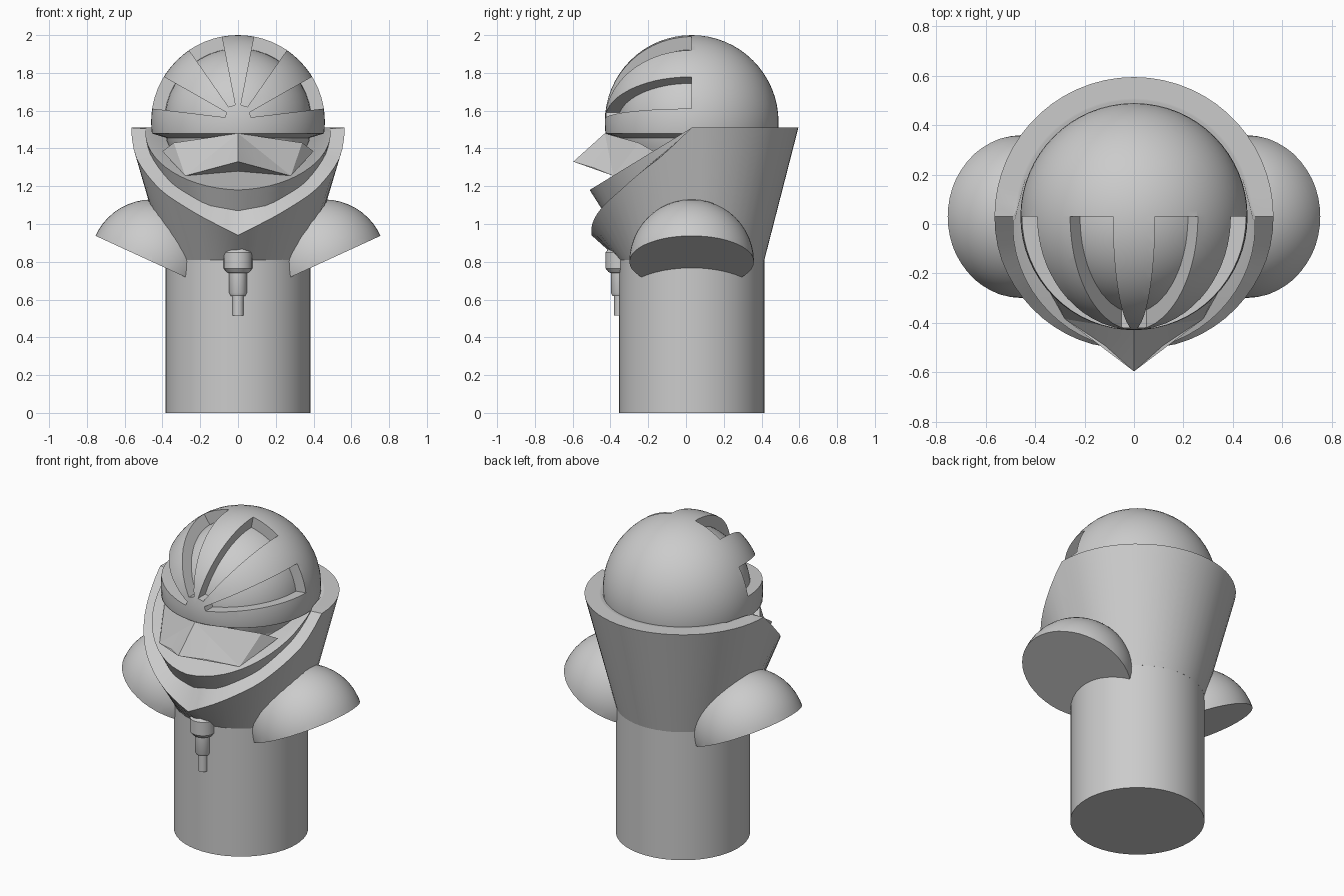
import bpy, bmesh, math
from mathutils import Vector, Matrix

cube = bpy.data.objects.get("Cube")
if cube:
    bpy.data.objects.remove(cube, do_unlink=True)

CY = 0.03        # centre line of the body in y
HEAD_Z = 1.54

gray = bpy.data.materials.new("plain_gray")
gray.use_nodes = True
gray.diffuse_color = (0.6, 0.6, 0.6, 1)
gray.node_tree.nodes["Principled BSDF"].inputs["Base Color"].default_value = (0.6, 0.6, 0.6, 1)


def finish(name, bm, angle=30):
    bmesh.ops.recalc_face_normals(bm, faces=bm.faces)
    mesh = bpy.data.meshes.new(name)
    bm.to_mesh(mesh)
    bm.free()
    mesh.materials.append(gray)
    obj = bpy.data.objects.new(name, mesh)
    bpy.context.collection.objects.link(obj)
    smooth(obj, angle)
    return obj


def smooth(obj, angle=30):
    bpy.ops.object.select_all(action='DESELECT')
    obj.select_set(True)
    bpy.context.view_layer.objects.active = obj
    bpy.ops.object.shade_smooth_by_angle(angle=math.radians(angle))


def loft(bm, rings):
    """Skin equal-length rings of points and cap both ends."""
    rows = [[bm.verts.new(p) for p in ring] for ring in rings]
    n = len(rows[0])
    for a, b in zip(rows, rows[1:]):
        for i in range(n):
            j = (i + 1) % n
            bm.faces.new((a[i], a[j], b[j], b[i]))
    bm.faces.new(rows[0])
    bm.faces.new(rows[-1])


def turned(name, profile, y, sides=48):
    """Lathe a (radius, height) profile about a vertical axis."""
    bm = bmesh.new()
    turns = [2 * math.pi * i / sides for i in range(sides)]
    loft(bm, [[(r * math.sin(t), y - r * math.cos(t), z) for t in turns] for r, z in profile])
    return finish(name, bm)


def sphere(bm, radius, centre, segments=48):
    bmesh.ops.create_uvsphere(bm, u_segments=segments, v_segments=segments // 2, radius=radius,
                              matrix=Matrix.Translation(centre))


def cut_flat(bm, point, normal):
    """Remove what lies on the normal side of a plane and close the hole."""
    res = bmesh.ops.bisect_plane(bm, geom=bm.verts[:] + bm.edges[:] + bm.faces[:],
                                 plane_co=point, plane_no=normal, clear_outer=True)
    edges = [e for e in res["geom_cut"] if isinstance(e, bmesh.types.BMEdge)]
    bmesh.ops.contextual_create(bm, geom=edges)


# Peg body
turned("peg_body", [(0.385, 0), (0.385, 0.85)], CY)

# Collar: flared wall, drooping front rim and a raised inner tier
# columns: angle from front, rim radius, rim z, tier foot radius, tier foot z, tier top radius
STATIONS = [(0, 0.53, 0.94, 0.47, 1.07, 0.54),
            (20, 0.545, 1.035, 0.475, 1.10, 0.53),
            (46, 0.555, 1.17, 0.48, 1.21, 0.515),
            (74, 0.565, 1.36, 0.49, 1.385, 0.50),
            (90, 0.565, 1.51, 0.49, 1.505, 0.49)]


def station(deg):
    for a, b in zip(STATIONS, STATIONS[1:]):
        if deg <= b[0]:
            f = (deg - a[0]) / (b[0] - a[0])
            return [p + (q - p) * f for p, q in zip(a, b)][1:]
    return [0.565, 1.51, 0.48, 1.51, 0.47]


base, rim, foot, top = [], [], [], []
for deg in range(-180, 180, 6):
    s, c = math.sin(math.radians(deg)), math.cos(math.radians(deg))
    r1, z1, r2, z2, r3 = station(abs(deg))
    z3 = min(1.51, 1.18 + 0.61 * (0.54 - r3 * c))
    for ring, r, z in ((base, 0.385, 0.81), (rim, r1, z1), (foot, r2, z2), (top, r3, z3)):
        ring.append((r * s, CY - r * c, z))
bm = bmesh.new()
loft(bm, [base, rim, foot, top])
finish("collar", bm, 25)

# Inner head and neck
bm = bmesh.new()
sphere(bm, 0.39, (0, CY, HEAD_Z))
finish("inner_head", bm)
turned("neck", [(0.34, 1.1), (0.36, 1.45), (0.458, 1.48)], CY)

# Helmet dome with four tapering visor slots cut in the front half
bm = bmesh.new()
sphere(bm, 0.46, (0, CY, HEAD_Z), 64)
cut_flat(bm, (0, 0, 1.48), (0, 0, -1))
helmet = finish("helmet", bm)

SLOTS = [[(0.015, 1.63), (0.095, 2.04), (0.29, 1.965), (0.05, 1.62)],
         [(0.06, 1.59), (0.455, 1.815), (0.53, 1.62), (0.07, 1.565)]]
for slot in SLOTS:
    for side in (-1, 1):
        bm = bmesh.new()
        loft(bm, [[(side * x, y, z) for x, z in slot] for y in (-0.7, CY)])
        cutter = finish("slot_cutter", bm)
        cutter.hide_render = True
        mod = helmet.modifiers.new("slot", 'BOOLEAN')
        mod.operation = 'DIFFERENCE'
        mod.solver = 'EXACT'
        mod.object = cutter
        bpy.ops.object.select_all(action='DESELECT')
        helmet.select_set(True)
        bpy.context.view_layer.objects.active = helmet
        bpy.ops.object.modifier_apply(modifier=mod.name)
        bpy.data.objects.remove(cutter, do_unlink=True)
smooth(helmet)

# Beaked face mask: one half is built, then mirrored
bm = bmesh.new()
brow, tip, inner = [bm.verts.new(p) for p in ((0, -0.43, 1.48), (0, -0.597, 1.33), (0, -0.2, 1.25))]
for side in (-1, 1):
    fold, corner, cheek, temple = [bm.verts.new((side * x, y, z)) for x, y, z in (
        (0.12, -0.49, 1.298), (0.28, -0.385, 1.255), (0.40, -0.17, 1.385), (0.34, -0.25, 1.43))]
    for face in ((brow, tip, fold), (brow, fold, corner), (brow, corner, temple), (temple, corner, cheek),
                 (tip, inner, corner), (tip, corner, fold), (inner, cheek, corner),
                 (inner, temple, cheek), (inner, brow, temple)):
        bm.faces.new(face)
finish("beak_mask", bm, 10)

# Half-dome arms, tilted outward
for side, name in ((-1, "right_arm"), (1, "left_arm")):
    bm = bmesh.new()
    centre = Vector((side * 0.455, CY, 0.80))
    sphere(bm, 0.33, centre)
    cut_flat(bm, centre, (side * 0.417, 0, -0.909))
    finish(name, bm)

# Stepped pendant on the chest
turned("pendant", [(0.03, 0.515), (0.03, 0.62), (0.04, 0.62), (0.047, 0.635), (0.047, 0.74), (0.06, 0.745),
                   (0.076, 0.765), (0.076, 0.85), (0.06, 0.87), (0.03, 0.878)], -0.35, 24)
